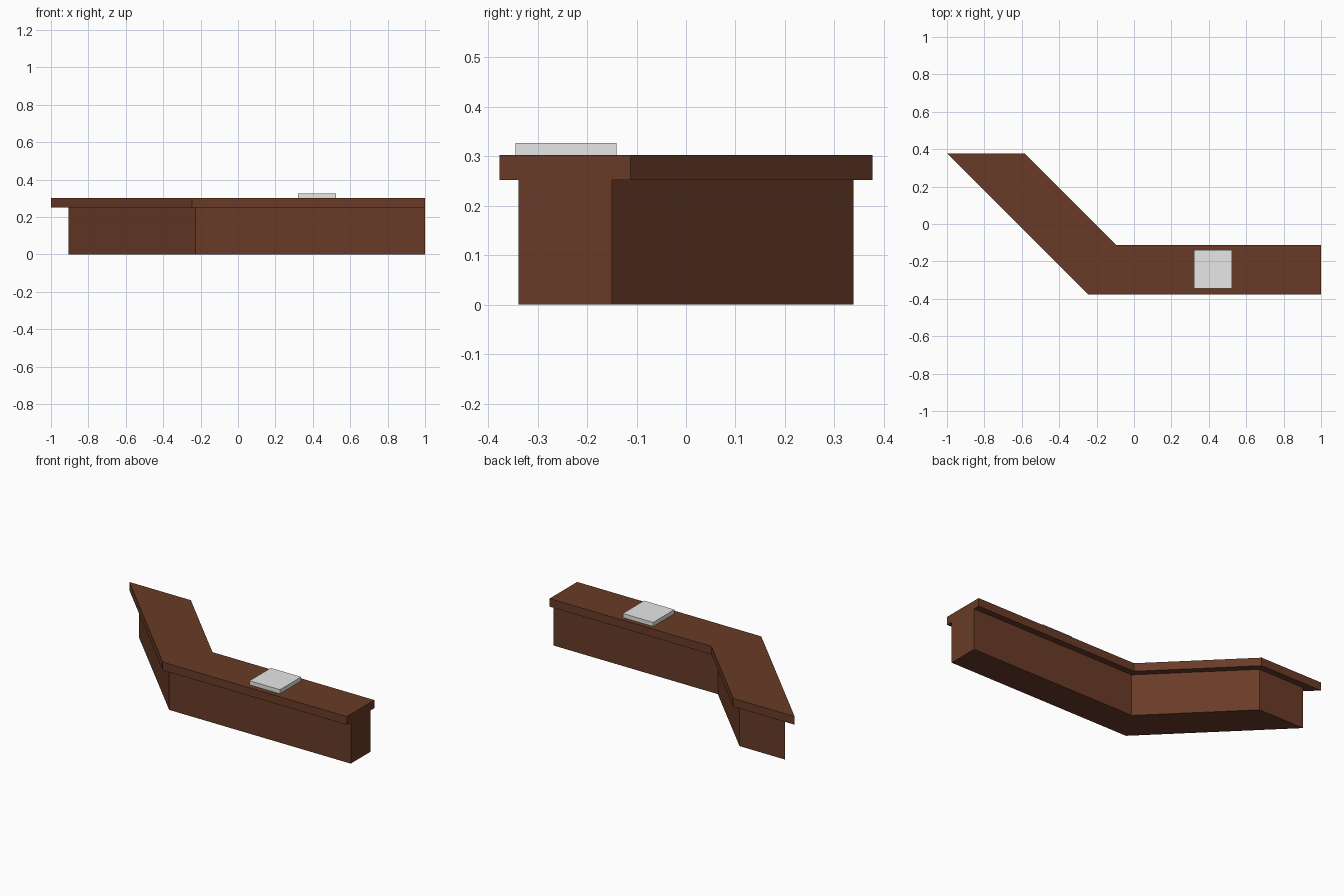
import bpy
import bmesh

if "Cube" in bpy.data.objects:
    bpy.data.objects.remove(bpy.data.objects["Cube"], do_unlink=True)


def make_material(name, rgb):
    mat = bpy.data.materials.new(name)
    mat.use_nodes = True
    color = (*rgb, 1.0)
    mat.diffuse_color = color
    mat.node_tree.nodes["Principled BSDF"].inputs["Base Color"].default_value = color
    return mat


def extrude_outline(name, outline, bottom, top, mat):
    """Raise a flat counter-clockwise outline into a solid."""
    bm = bmesh.new()
    face = bm.faces.new([bm.verts.new((x, y, bottom)) for x, y in outline])
    raised = bmesh.ops.extrude_face_region(bm, geom=[face], use_keep_orig=True)
    for v in raised["geom"]:
        if isinstance(v, bmesh.types.BMVert):
            v.co.z = top
    bmesh.ops.recalc_face_normals(bm, faces=bm.faces)
    mesh = bpy.data.meshes.new(name)
    bm.to_mesh(mesh)
    bm.free()
    mesh.materials.append(mat)
    obj = bpy.data.objects.new(name, mesh)
    bpy.context.collection.objects.link(obj)
    return obj


def bent_outline(front, inner, back, front_diag, back_diag, end=1.0):
    """Straight run along x with a wing turned back at 45 degrees.
    The wing's long sides lie on the lines x + y = diag."""
    return [(end, front), (end, inner), (back_diag - inner, inner),
            (back_diag - back, back), (front_diag - back, back),
            (front_diag - front, front)]


wood = make_material("dark brown wood", (0.138, 0.044, 0.020))
grey = make_material("light grey", (0.8, 0.8, 0.8))

# Counter body, set in under the worktop
extrude_outline("counter_body", bent_outline(-0.339, -0.15, 0.339, -0.567, -0.26),
                0.0, 0.252, wood)

# Overhanging worktop
extrude_outline("counter_top", bent_outline(-0.377, -0.112, 0.377, -0.622, -0.206),
                0.252, 0.302, wood)

# Square pad lying on the worktop
extrude_outline("counter_pad", [(0.32, -0.345), (0.525, -0.345), (0.525, -0.14), (0.32, -0.14)],
                0.302, 0.327, grey)
